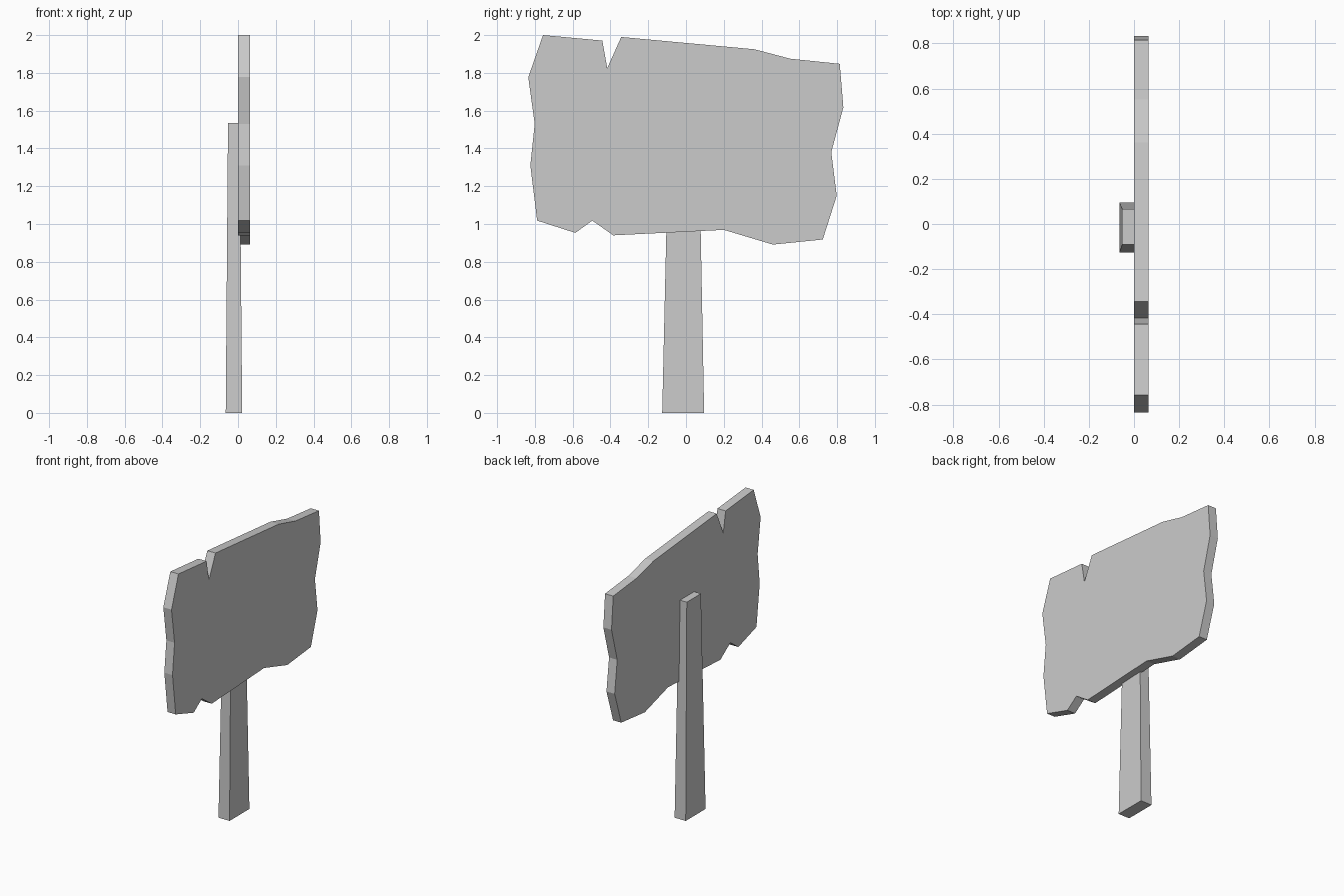
import bpy, bmesh

if "Cube" in bpy.data.objects:
    bpy.data.objects.remove(bpy.data.objects["Cube"])


def loft(name, ring_a, ring_b):
    """Closed solid between two matching rings of points."""
    bm = bmesh.new()
    a = [bm.verts.new(p) for p in ring_a]
    b = [bm.verts.new(p) for p in ring_b]
    bm.faces.new(a)
    bm.faces.new(b)
    for i in range(len(a)):
        j = (i + 1) % len(a)
        bm.faces.new((a[i], a[j], b[j], b[i]))
    bmesh.ops.recalc_face_normals(bm, faces=bm.faces)
    mesh = bpy.data.meshes.new(name)
    bm.to_mesh(mesh)
    bm.free()
    obj = bpy.data.objects.new(name, mesh)
    bpy.context.collection.objects.link(obj)
    return obj


def rect(x0, x1, y0, y1, z):
    return [(x0, y0, z), (x1, y0, z), (x1, y1, z), (x0, y1, z)]


# Weathered board: ragged (y, z) outline with a split in the top edge
outline = [
    (-0.757, 2.0), (-0.443, 1.971), (-0.417, 1.825), (-0.343, 1.99),
    (0.362, 1.925), (0.552, 1.875), (0.814, 1.848),
    (0.833, 1.617), (0.769, 1.38), (0.798, 1.15), (0.724, 0.918),
    (0.46, 0.891), (0.2, 0.969), (-0.385, 0.94), (-0.496, 1.018),
    (-0.586, 0.953), (-0.788, 1.018),
    (-0.824, 1.31), (-0.801, 1.53), (-0.835, 1.777),
]
loft("sign_board", [(0.0, y, z) for y, z in outline],
     [(0.064, y, z) for y, z in outline])

# Tapered post behind the board
loft("post", rect(-0.065, 0.022, -0.126, 0.096, 0.0),
     rect(-0.053, 0.009, -0.091, 0.067, 1.534))
